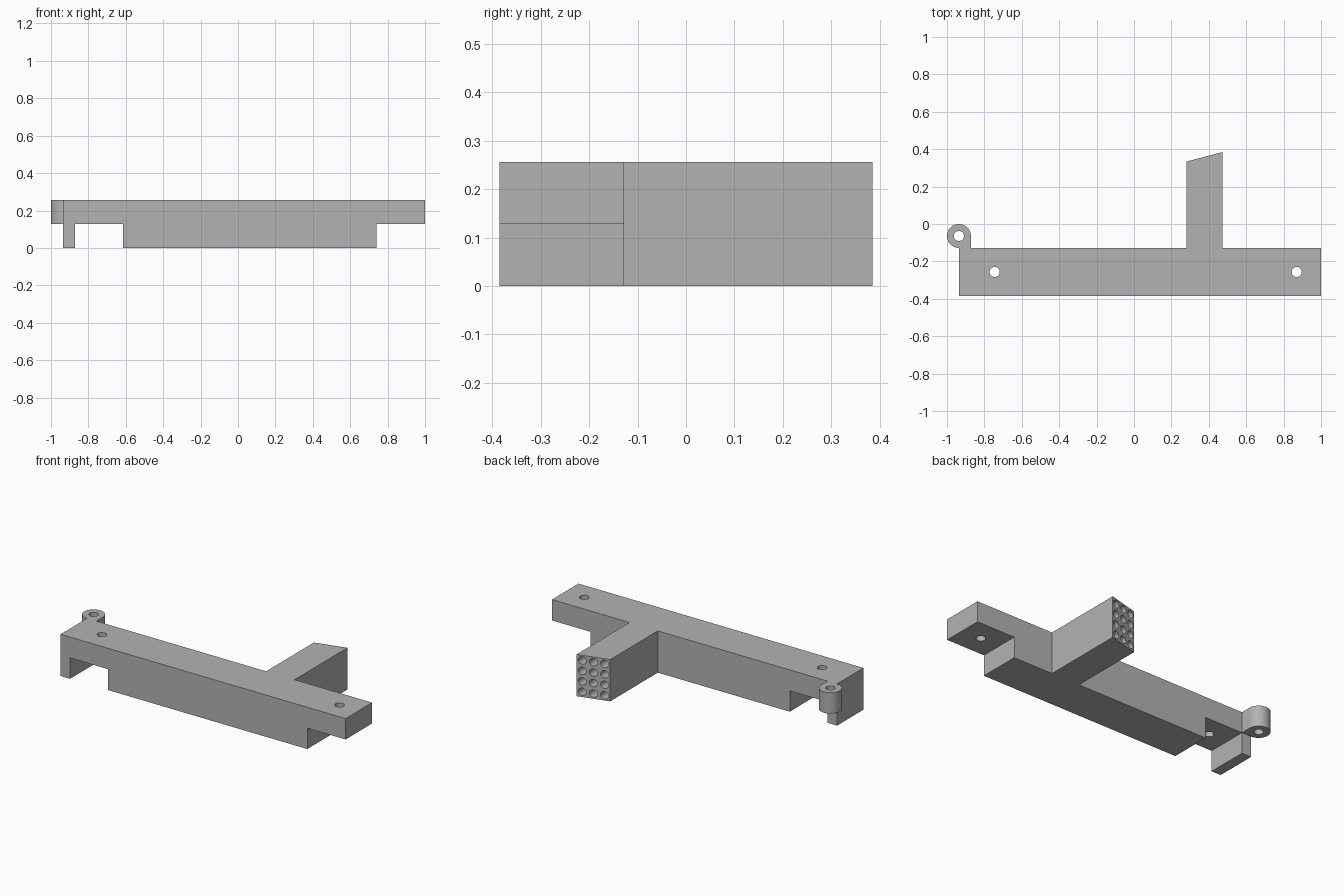
import bpy, bmesh
from math import pi, radians
from mathutils import Matrix, Vector

if "Cube" in bpy.data.objects:
    bpy.data.objects.remove(bpy.data.objects["Cube"], do_unlink=True)

U = 0.0641                      # base module
H = 4 * U                       # overall height
FRONT, BACK = -6 * U, -2 * U    # bar depth range
PIN = (-1 + U, -U)              # hinge eye centre

grey = bpy.data.materials.new("plain grey")
grey.use_nodes = True
grey.diffuse_color = (0.45, 0.45, 0.45, 1)
grey.node_tree.nodes["Principled BSDF"].inputs["Base Color"].default_value = (0.45, 0.45, 0.45, 1)


def make_object(name, bm):
    bmesh.ops.recalc_face_normals(bm, faces=bm.faces)
    mesh = bpy.data.meshes.new(name)
    bm.to_mesh(mesh)
    bm.free()
    mesh.materials.append(grey)
    ob = bpy.data.objects.new(name, mesh)
    bpy.context.collection.objects.link(ob)
    return ob


def prism(name, points, offset):
    """Extrude a flat outline along an offset."""
    bm = bmesh.new()
    face = bm.faces.new([bm.verts.new(p) for p in points])
    grown = bmesh.ops.extrude_face_region(bm, geom=[face])
    verts = [g for g in grown["geom"] if isinstance(g, bmesh.types.BMVert)]
    bmesh.ops.translate(bm, verts=verts, vec=Vector(offset))
    return make_object(name, bm)


def cylinders(name, centres, radius, depth, rotation=Matrix(), segments=32):
    bm = bmesh.new()
    for c in centres:
        bmesh.ops.create_cone(bm, cap_ends=True, segments=segments, radius1=radius,
                              radius2=radius, depth=depth,
                              matrix=Matrix.Translation(c) @ rotation)
    return make_object(name, bm)


def boolean(target, tool, operation):
    mod = target.modifiers.new(operation.lower(), 'BOOLEAN')
    mod.operation = operation
    mod.solver = 'EXACT'
    mod.object = tool
    bpy.ops.object.select_all(action='DESELECT')
    bpy.context.view_layer.objects.active = target
    target.select_set(True)
    bpy.ops.object.modifier_apply(modifier=mod.name)
    bpy.data.objects.remove(tool, do_unlink=True)


# Long bar with a notch behind the end leg and a raised far end
profile = [(PIN[0], 0), (PIN[0] + U, 0), (PIN[0] + U, H / 2), (-0.615, H / 2),
           (-0.615, 0), (0.74, 0), (0.74, H / 2), (1, H / 2), (1, H), (PIN[0], H)]
bar = prism("mounting_bar", [(x, FRONT, z) for x, z in profile], (0, BACK - FRONT, 0))

# Rear arm with a slanted end
x0, x1 = 0.281, 0.281 + 3 * U
outline = [(x0, BACK - U), (x1, BACK - U), (x1, 6 * U), (x0, 0.334)]
arm = prism("rear_arm", [(x, y, 0) for x, y in outline], (0, 0, H))

# Grid of sockets sunk into the slanted end
for i in range(3):
    x = x0 + (i + 0.5) * U
    end = 0.334 + (i + 0.5) / 3 * (6 * U - 0.334)
    rows = [(x, end, (j + 0.5) * U) for j in range(4)]
    boolean(arm, cylinders("socket_cutter", rows, 0.023, 0.16,
                           Matrix.Rotation(pi / 2, 4, 'X')), 'DIFFERENCE')
boolean(bar, arm, 'UNION')

# Hinge eye and the web joining it to the bar
eye = cylinders("hinge_eye", [(*PIN, H * 0.75)], U, H / 2, segments=48)
web = prism("hinge_web", [(PIN[0], BACK - U / 2, H / 2), (PIN[0] + U, BACK - U / 2, H / 2),
                          (PIN[0] + U, PIN[1], H / 2), (PIN[0], PIN[1], H / 2)], (0, 0, H / 2))
boolean(eye, web, 'UNION')
boolean(bar, eye, 'UNION')

# Vertical bolt holes and pin hole
mid = (FRONT + BACK) / 2
holes = [(-0.745, mid, H / 2), (0.87, mid, H / 2), (*PIN, H / 2)]
boolean(bar, cylinders("bolt_cutter", holes, 0.027, 1), 'DIFFERENCE')

bpy.ops.object.shade_smooth_by_angle(angle=radians(30))
